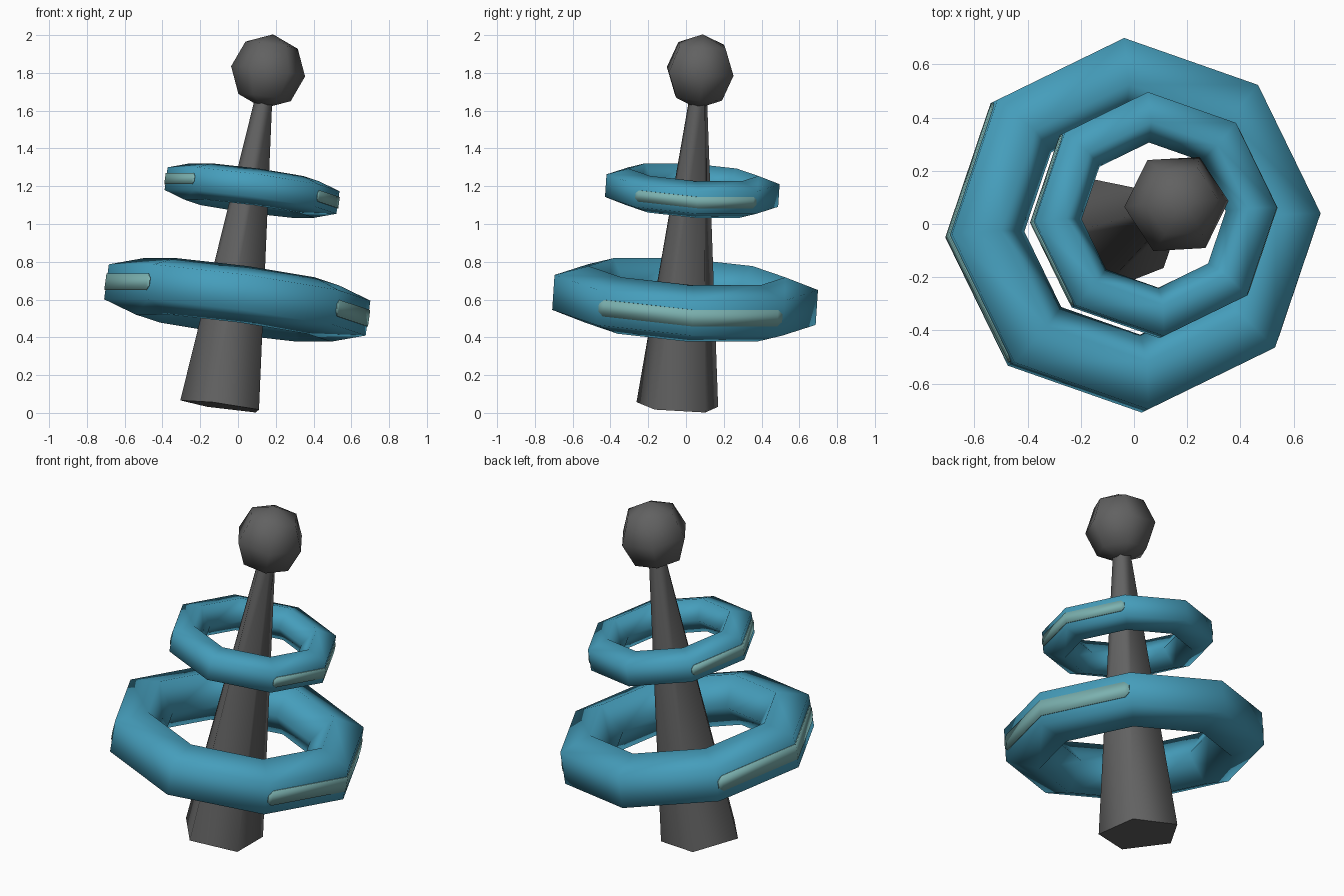
import bpy, bmesh
from math import sin, cos, pi, radians
from mathutils import Vector, Matrix

if "Cube" in bpy.data.objects:
    bpy.data.objects.remove(bpy.data.objects["Cube"])

LEAN = Vector((0.135, 0.066, 1))
BASE = Vector((-0.08, -0.042, 0.035))
TILT = Vector((0, 0, 1)).rotation_difference(LEAN).to_matrix().to_4x4()
TWIST = radians(3.5)


def material(name, rgb):
    m = bpy.data.materials.new(name)
    m.diffuse_color = (*rgb, 1)
    m.use_nodes = True
    m.node_tree.nodes["Principled BSDF"].inputs["Base Color"].default_value = m.diffuse_color
    return m


GREY = material("dark_grey", (0.12, 0.12, 0.12))
BLUE = material("blue", (0.06, 0.34, 0.5))
PALE = material("pale_green", (0.2, 0.44, 0.43))


def finish(bm, name, z, mat):
    """Place a part on the leaning axis at height z."""
    bmesh.ops.remove_doubles(bm, verts=bm.verts, dist=1e-5)
    bmesh.ops.recalc_face_normals(bm, faces=bm.faces)
    me = bpy.data.meshes.new(name)
    bm.to_mesh(me)
    bm.free()
    me.materials.append(mat)
    ob = bpy.data.objects.new(name, me)
    bpy.context.collection.objects.link(ob)
    ob.matrix_world = Matrix.Translation(BASE + LEAN * (z - BASE.z)) @ TILT
    bpy.ops.object.select_all(action='DESELECT')
    ob.select_set(True)
    bpy.context.view_layer.objects.active = ob
    bpy.ops.object.shade_smooth_by_angle(angle=radians(80))
    return ob


def revolve(name, profile, sides, z, mat, phase=TWIST, loop=False, caps=False):
    """Turn an (r, z) profile around the axis with few sides."""
    bm = bmesh.new()
    rows = [[bm.verts.new((r * cos(phase + 2 * pi * i / sides),
                           r * sin(phase + 2 * pi * i / sides), h))
             for i in range(sides)] for r, h in profile]
    pairs = list(zip(rows, rows[1:])) + ([(rows[-1], rows[0])] if loop else [])
    for a, b in pairs:
        for i in range(sides):
            j = (i + 1) % sides
            bm.faces.new((a[i], a[j], b[j], b[i]))
    if caps:
        bm.faces.new(rows[0])
        bm.faces.new(rows[-1])
    return finish(bm, name, z, mat)


def stripe(name, R, half, z, angle):
    """Pale strip with clipped ends over two outer faces of a ring."""
    a, b, c = [Vector((cos(angle + k * pi / 4), sin(angle + k * pi / 4), 0)) * (R + 0.003)
               for k in (-1, 0, 1)]
    columns = [(a.lerp(b, 0.02), 0.45), (a.lerp(b, 0.07), 1), (b, 1),
               (c.lerp(b, 0.07), 1), (c.lerp(b, 0.02), 0.45)]
    bm = bmesh.new()
    rows = [[bm.verts.new(p + Vector((0, 0, s * half * f))) for s in (-1, 1)]
            for p, f in columns]
    for p, q in zip(rows, rows[1:]):
        bm.faces.new((p[0], q[0], q[1], p[1]))
    ob = finish(bm, name, z, PALE)
    mod = ob.modifiers.new("thickness", 'SOLIDIFY')
    mod.thickness = 0.006
    mod.offset = 0


# Tapered five-sided shaft
revolve("shaft", [(0.228, 0), (0.046, 1.68)], 5, BASE.z, GREY, TWIST + pi, caps=True)

# Low-poly ball on top
ball = [(0.198 * sin(k * pi / 4), -0.198 * cos(k * pi / 4)) for k in range(5)]
revolve("ball", ball, 6, 1.808, GREY)

# Eight-sided rings with five-sided section, flat side outwards, and their stripes
for name, R, r, z, half in (("lower", 0.70, 0.159, 0.598, 0.044),
                            ("upper", 0.46, 0.103, 1.177, 0.03)):
    mid = R - r * cos(pi / 5)
    section = [(mid + r * cos(pi / 5 + k * 2 * pi / 5), r * sin(pi / 5 + k * 2 * pi / 5))
               for k in range(5)]
    revolve(name + "_ring", section, 8, z, BLUE, loop=True)
    for side, turn in (("right", 0), ("left", pi)):
        stripe(f"{name}_ring_stripe_{side}", R, half, z, TWIST + turn)
